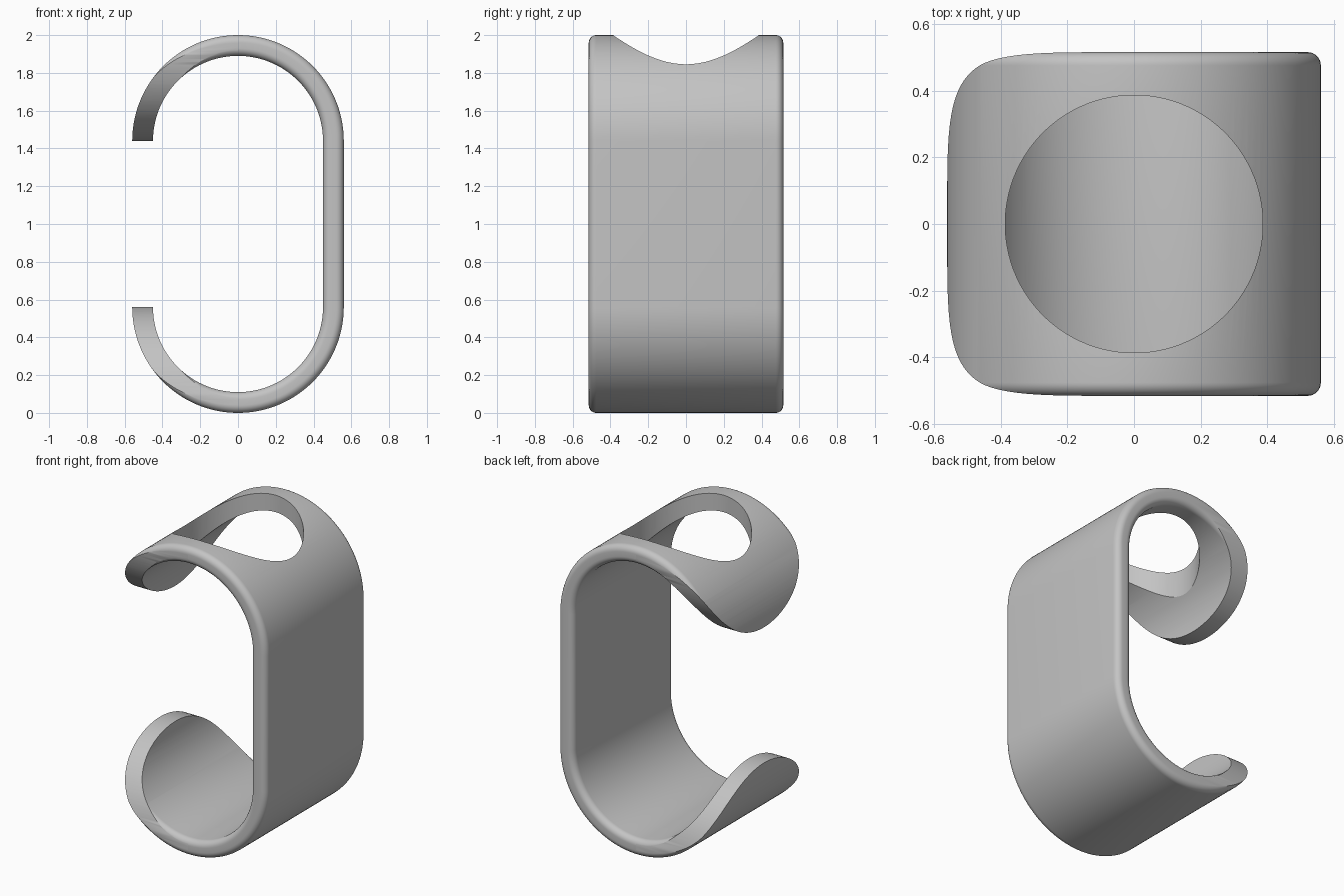
import bpy, bmesh, math
from mathutils import Vector

if "Cube" in bpy.data.objects:
    bpy.data.objects.remove(bpy.data.objects["Cube"])

R_OUT, R_IN, HALF_W, FILLET = 0.56, 0.45, 0.515, 0.04
Z_TOP, Z_BOT = 1.44, 0.56

grey = bpy.data.materials.new("plain grey")
grey.diffuse_color = (0.55, 0.55, 0.55, 1)
grey.use_nodes = True
grey.node_tree.nodes["Principled BSDF"].inputs["Base Color"].default_value = grey.diffuse_color


def finish(bm, name):
    bmesh.ops.recalc_face_normals(bm, faces=bm.faces[:])
    mesh = bpy.data.meshes.new(name)
    bm.to_mesh(mesh)
    bm.free()
    mesh.materials.append(grey)
    ob = bpy.data.objects.new(name, mesh)
    bpy.context.collection.objects.link(ob)
    return ob


def prism(name, points, offset):
    """Extrude a closed outline along an offset vector."""
    bm = bmesh.new()
    face = bm.faces.new([bm.verts.new(p) for p in points])
    res = bmesh.ops.extrude_face_region(bm, geom=[face])
    top = [v for v in res["geom"] if isinstance(v, bmesh.types.BMVert)]
    bmesh.ops.translate(bm, verts=top, vec=Vector(offset))
    ob = finish(bm, name)
    ob.hide_render = True
    return ob


# Rounded rectangular cross-section: (radius, y)
section = []
for cx, cy, start in ((R_OUT - FILLET, HALF_W - FILLET, 0),
                      (R_IN + FILLET, HALF_W - FILLET, 90),
                      (R_IN + FILLET, -HALF_W + FILLET, 180),
                      (R_OUT - FILLET, -HALF_W + FILLET, 270)):
    for i in range(9):
        a = math.radians(start + 90 * i / 8)
        section.append((cx + FILLET * math.cos(a), cy + FILLET * math.sin(a)))

# C-shaped path as (centre z, direction angle); ends run slightly long for the cut
N = 72
path = [(Z_TOP - 0.03, math.pi)]
path += [(Z_TOP, math.pi * (1 - i / N)) for i in range(N + 1)]
path += [(Z_BOT, -math.pi * i / N) for i in range(N + 1)]
path += [(Z_BOT + 0.03, -math.pi)]

# Band swept along the path
bm = bmesh.new()
rings = [[bm.verts.new((r * math.cos(a), y, z + r * math.sin(a))) for r, y in section]
         for z, a in path]
n = len(section)
for r0, r1 in zip(rings, rings[1:]):
    for i in range(n):
        j = (i + 1) % n
        bm.faces.new((r0[i], r0[j], r1[j], r1[i]))
bm.faces.new(rings[0])
bm.faces.new(rings[-1])
band = finish(bm, "open_clip_band")

# Cutter that rounds both free tips to half circles seen from the side
M = 80
zt, zb = Z_TOP + HALF_W, Z_BOT - HALF_W
outline = [(-0.7, 0.7, zt)]
outline += [(-0.7, HALF_W * math.cos(math.pi * i / M), zt - HALF_W * math.sin(math.pi * i / M))
            for i in range(M + 1)]
outline += [(-0.7, -0.7, zt), (-0.7, -0.7, zb)]
outline += [(-0.7, -HALF_W * math.cos(math.pi * i / M), zb + HALF_W * math.sin(math.pi * i / M))
            for i in range(M + 1)]
outline += [(-0.7, 0.7, zb)]
tip_cutter = prism("tip_cutter", outline, (0.7, 0, 0))

# Cutter for the round hole through the top only
hole = [(0.386 * math.cos(math.tau * (i + 0.5) / 96), 0.386 * math.sin(math.tau * (i + 0.5) / 96), 1.2)
        for i in range(96)]
hole_cutter = prism("hole_cutter", hole, (0, 0, 1))

bpy.context.view_layer.objects.active = band
for o in bpy.context.selected_objects:
    o.select_set(False)
band.select_set(True)
for cutter in (tip_cutter, hole_cutter):
    mod = band.modifiers.new(cutter.name, "BOOLEAN")
    mod.operation = "DIFFERENCE"
    mod.solver = "EXACT"
    mod.object = cutter
    bpy.ops.object.modifier_apply(modifier=mod.name)
    bpy.data.objects.remove(cutter)

bpy.ops.object.shade_smooth_by_angle(angle=math.radians(30))
